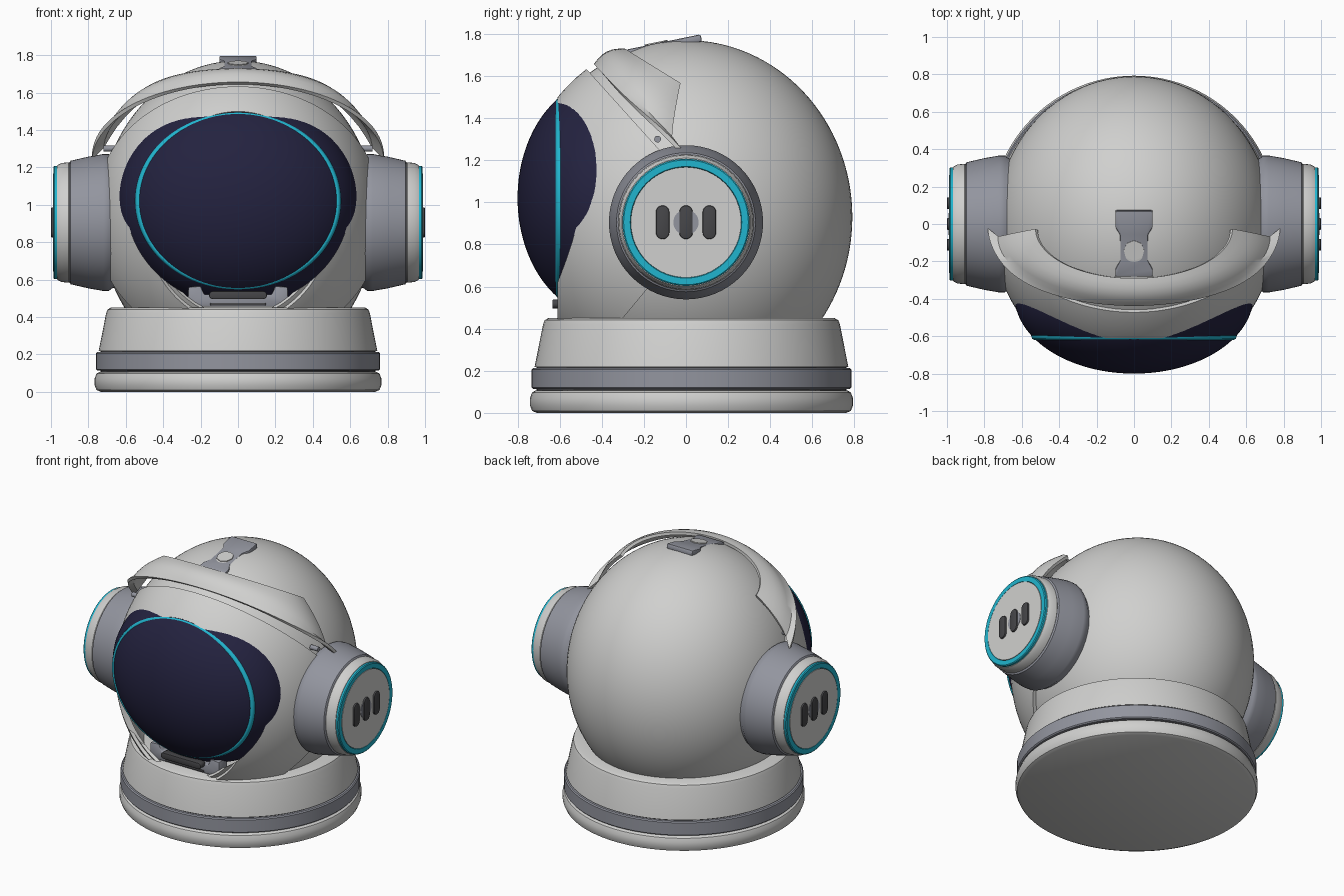
import bpy, bmesh
from math import sin, cos, pi, radians, atan2
from mathutils import Matrix, Vector

cube = bpy.data.objects.get("Cube")
if cube:
    bpy.data.objects.remove(cube, do_unlink=True)


def material(name, rgb):
    m = bpy.data.materials.new(name)
    m.use_nodes = True
    m.diffuse_color = (*rgb, 1)
    m.node_tree.nodes["Principled BSDF"].inputs["Base Color"].default_value = (*rgb, 1)
    return m


WHITE = material("shell white", (0.63, 0.63, 0.62))
GREY = material("trim grey", (0.29, 0.3, 0.345))
TEAL = material("accent teal", (0.015, 0.46, 0.62))
NAVY = material("visor navy", (0.017, 0.016, 0.05))
DARK = material("grille dark", (0.06, 0.06, 0.065))


def finish(name, bm, mat, mods=(), angle=35):
    """Turn a bmesh into an object, apply modifiers and shade it."""
    bmesh.ops.recalc_face_normals(bm, faces=bm.faces)
    me = bpy.data.meshes.new(name)
    bm.to_mesh(me)
    bm.free()
    me.materials.append(mat)
    ob = bpy.data.objects.new(name, me)
    bpy.context.collection.objects.link(ob)
    bpy.ops.object.select_all(action="DESELECT")
    ob.select_set(True)
    bpy.context.view_layer.objects.active = ob
    for kind, settings in mods:
        mod = ob.modifiers.new(kind.title(), kind)
        for key, value in settings.items():
            setattr(mod, key, value)
        bpy.ops.object.modifier_apply(modifier=mod.name)
    bpy.ops.object.shade_smooth_by_angle(angle=radians(angle))
    return ob


def ellipsoid(center, radii, cuts=()):
    """Ellipsoid with everything on the positive side of each cut removed."""
    bm = bmesh.new()
    bmesh.ops.create_uvsphere(bm, u_segments=96, v_segments=64, radius=1)
    bm.transform(Matrix.Translation(center) @ Matrix.Diagonal((*radii, 1)))
    for point, normal in cuts:
        bmesh.ops.bisect_plane(bm, geom=bm.verts[:] + bm.edges[:] + bm.faces[:],
                               plane_co=point, plane_no=normal, clear_outer=True)
    return bm


def lathe(profile, matrix, steps=96):
    """Closed solid spun from (radius, height) points."""
    bm = bmesh.new()
    rings = [[bm.verts.new((r * cos(2 * pi * i / steps), r * sin(2 * pi * i / steps), h))
              for i in range(steps)] for r, h in profile]
    for a, b in zip(rings, rings[1:]):
        for i in range(steps):
            j = (i + 1) % steps
            bm.faces.new((a[i], a[j], b[j], b[i]))
    bm.faces.new(rings[0])
    bm.faces.new(rings[-1])
    bm.transform(matrix)
    return bm


def prism(points, depth, matrix):
    """Polygon in local xy, extruded along local z."""
    bm = bmesh.new()
    face = bm.faces.new([bm.verts.new((x, y, 0)) for x, y in points])
    new = bmesh.ops.extrude_face_region(bm, geom=[face])["geom"]
    bmesh.ops.translate(bm, vec=(0, 0, depth),
                        verts=[v for v in new if isinstance(v, bmesh.types.BMVert)])
    bm.transform(matrix)
    return bm


def capsule(width, length, n=10):
    """Pill outline, long in y."""
    r, h = width / 2, (length - width) / 2
    arc = [pi * i / n for i in range(n + 1)]
    return ([(r * cos(a), h + r * sin(a)) for a in arc]
            + [(-r * cos(a), -h - r * sin(a)) for a in arc])


def bevel(width):
    return [("BEVEL", {"width": width, "segments": 2})]


CENTER = Vector((0, 0, 0.93))
FACE_Z = 1.02
# Local x stays x, local y becomes up, local z points to the front
FRONT = Matrix.Rotation(pi / 2, 4, "X")

# Face opening cutter: deep lower half, shallower upper half
outline = []
for i in range(80):
    a = 2 * pi * i / 80
    outline.append((0.6 * cos(a), FACE_Z + (0.45 if sin(a) > 0 else 0.56) * sin(a)))
cutter = finish("opening_cutter",
                prism(outline, 0.9, Matrix.Translation((0, -0.3, 0)) @ FRONT), WHITE)
cutter.hide_render = True
cutter.hide_viewport = False
opening = ("BOOLEAN", {"object": cutter, "operation": "DIFFERENCE", "solver": "EXACT"})
front_cut = (Vector((0, -0.61, 0)), Vector((0, -1, 0)))


def shell(thickness):
    return [("SOLIDIFY", {"thickness": thickness, "offset": -1}), opening]


# Main shell and the face hood that overlaps it
finish("main_shell", ellipsoid(CENTER, (0.74, 0.79, 0.84), [front_cut]), WHITE, shell(0.02))
finish("face_hood", ellipsoid(CENTER, (0.762, 0.81, 0.865), [
    front_cut,
    (Vector((0, -0.1, 1.22)), Vector((0, 0.41, 0.37))),
    (Vector((0, -0.2, 0.57)), Vector((0, 0.12, -0.1)))]), WHITE, shell(0.03))
cutter.hide_viewport = True

# Visor and its rim
finish("visor", ellipsoid((0, -0.38, FACE_Z), (0.64, 0.42, 0.563)), NAVY)
bm = bmesh.new()
N, M = 96, 8
rings = []
for i in range(N):
    a = 2 * pi * i / N
    rings.append([bm.verts.new(((0.532 + 0.018 * cos(b)) * cos(a), -0.598 + 0.022 * sin(b),
                                FACE_Z + (0.458 + 0.018 * cos(b)) * sin(a)))
                  for b in [2 * pi * j / M for j in range(M)]])
for i in range(N):
    for j in range(M):
        p, q, k = rings[i], rings[(i + 1) % N], (j + 1) % M
        bm.faces.new((p[j], p[k], q[k], q[j]))
finish("visor_rim", bm, TEAL, angle=60)

# Brow flap: a flared strip between a back arc and a front arc
bm = bmesh.new()
rows = []
for i in range(49):
    a = -pi / 2 + pi * i / 48
    back = Vector((0.52 * sin(a), -0.03 - 0.26 * cos(a), 1.56 + 0.16 * cos(a)))
    front = Vector((0.75 * sin(a), -0.08 - 0.35 * cos(a), 1.25 + 0.4 * cos(a)))
    row = []
    for j in range(7):
        t = j / 6
        p = back.lerp(front, t)
        p += (p - CENTER).normalized() * 0.025 * sin(pi * t)
        row.append(bm.verts.new(p))
    tip = front + Vector((0.03 * sin(a), 0.05 * sin(a) ** 8, 0))
    row[-1].co = tip
    rows.append(row)
for p, q in zip(rows, rows[1:]):
    for j in range(6):
        bm.faces.new((p[j], p[j + 1], q[j + 1], q[j]))
finish("brow_flap", bm, WHITE, [("SOLIDIFY", {"thickness": 0.02, "offset": 0})])

# Collar, from the floor up
base = Matrix.Translation((0, 0.026, 0))
finish("collar_foot", lathe([(0.735, 0), (0.757, 0.01), (0.767, 0.035), (0.767, 0.07),
                             (0.757, 0.097), (0.74, 0.107), (0.6, 0.107)], base), WHITE)
finish("collar_core", lathe([(0.735, 0.09), (0.735, 0.23)], base), DARK)
finish("collar_band", lathe([(0.6, 0.113), (0.752, 0.113), (0.759, 0.12), (0.759, 0.205),
                             (0.752, 0.212), (0.6, 0.212)], base), GREY)
finish("collar_top", lathe([(0.6, 0.218), (0.745, 0.218), (0.705, 0.42), (0.697, 0.44),
                            (0.68, 0.45), (0.5, 0.45)], base), WHITE)

# Ear cups on both sides
for side, label in ((1, "left"), (-1, "right")):
    # Local z points outwards, local y points up
    out = Matrix(((0, 0, side, 0), (side, 0, 0, 0), (0, 1, 0, 0.905), (0, 0, 0, 1)))

    def put(part, profile, mat):
        finish(f"{label}_{part}", lathe(profile, out, 64), mat)

    put("ear_cup", [(0.34, 0.5), (0.35, 0.67), (0.365, 0.69), (0.366, 0.72), (0.352, 0.8),
                    (0.33, 0.895), (0.315, 0.905)], GREY)
    put("ear_cap", [(0.31, 0.89), (0.322, 0.905), (0.318, 0.945), (0.305, 0.968),
                    (0.29, 0.972)], WHITE)
    put("ear_ring", [(0.302, 0.96), (0.302, 0.982), (0.296, 0.987), (0.265, 0.987),
                     (0.26, 0.975)], TEAL)
    put("ear_disc", [(0.262, 0.97), (0.262, 0.988)], WHITE)
    put("ear_button", [(0.06, 0.98), (0.06, 0.991)], GREY)
    for k in (-1, 0, 1):
        shift = out @ Matrix.Translation((0.111 * k, 0, 0.975))
        finish(f"{label}_ear_slot_{k + 2}", prism(capsule(0.064, 0.16), 0.025, shift),
               DARK, bevel(0.006))
    # Flap hinge pin
    pin = Matrix.Translation((side * 0.66, -0.135, 1.3)) @ Matrix.Rotation(side * pi / 2, 4, "Y")
    finish(f"{label}_hinge_pin", lathe([(0.016, 0), (0.016, 0.06)], pin, 16), GREY)

# Crown bracket, tilted to follow the shell
tilt = Matrix.Translation((0, -0.1, 1.727)) @ Matrix.Rotation(atan2(0.07, 0.34), 4, "X")
half = [(0.1, -0.18), (0.1, -0.14), (0.075, -0.09), (0.075, 0.05), (0.1, 0.09), (0.1, 0.18)]
plate = half + [(-x, y) for x, y in reversed(half)]
finish("crown_bracket", prism(plate, 0.035, tilt), GREY, bevel(0.008))
finish("crown_stud", lathe([(0.055, 0.03), (0.055, 0.041)],
                           tilt @ Matrix.Translation((0, -0.035, 0)), 8), WHITE)

# Chin latch under the visor
half = [(0.25, 0.455), (0.27, 0.475), (0.265, 0.56), (0.2, 0.565), (0.18, 0.52)]
plate = half + [(-x, z) for x, z in reversed(half)]
finish("chin_latch", prism(plate, 0.09, Matrix.Translation((0, -0.5, 0)) @ FRONT),
       GREY, bevel(0.006))
for name, z, width, length in (("chin_handle", 0.517, 0.042, 0.31),
                               ("chin_slot", 0.468, 0.014, 0.3)):
    place = Matrix.Translation((0, -0.58, z)) @ FRONT @ Matrix.Rotation(pi / 2, 4, "Z")
    finish(name, prism(capsule(width, length), 0.055 if width > 0.02 else 0.016, place),
           DARK, bevel(0.004))
